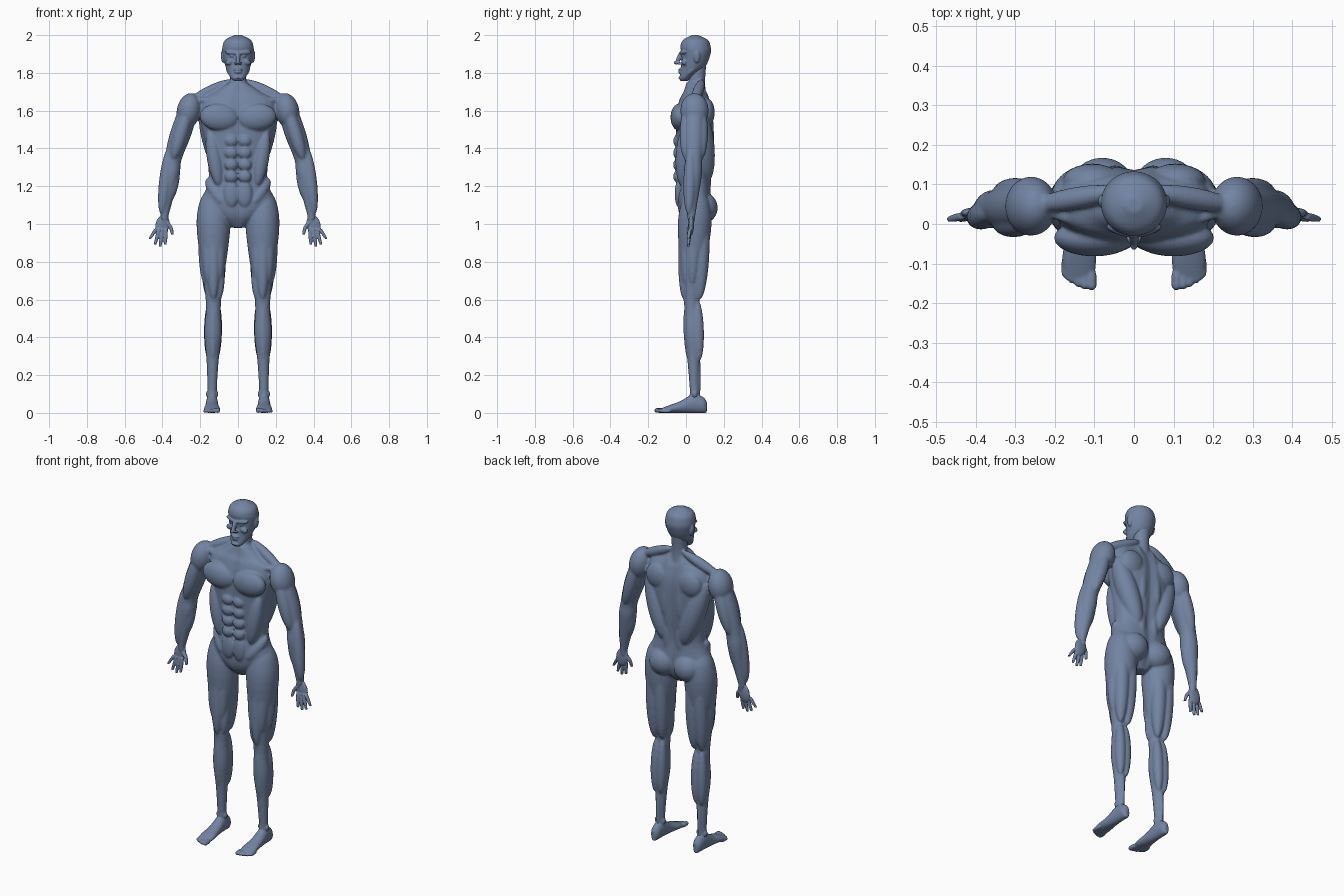
import bpy, bmesh, math
from mathutils import Matrix, Vector

cube = bpy.data.objects.get("Cube")
if cube:
    bpy.data.objects.remove(cube, do_unlink=True)

skin = bpy.data.materials.new("slate_blue")
skin.use_nodes = True
skin.diffuse_color = (.17, .23, .36, 1)
skin.node_tree.nodes["Principled BSDF"].inputs["Base Color"].default_value = skin.diffuse_color

# Directions and joints of the left side
FRONT, OUT, UP = Vector((0, -1, 0)), Vector((1, 0, 0)), Vector((0, 0, 1))
BACK, IN, DOWN = -FRONT, -OUT, -UP
shoulder = Vector((.26, .045, 1.62))
elbow = Vector((.345, .04, 1.34))
wrist = Vector((.388, .028, 1.05))
hip = Vector((.13, .05, 1.1))
knee = Vector((.13, .03, .6))
ankle = Vector((.137, .045, .1))


def smooth_rows(rows, steps=5):
    """Interpolate section rows with a smooth curve through each of them."""
    rows = [Vector(row) for row in rows]
    padded = [rows[0], *rows, rows[-1]]
    result = []
    for before, start, end, after in zip(padded, padded[1:], padded[2:], padded[3:]):
        leave, arrive = (end - before) / 2, (after - start) / 2
        for step in range(steps):
            t = step / steps
            ease = t * t * (3 - 2 * t)
            result.append(start.lerp(end, ease) + leave * t * (1 - t) ** 2 - arrive * t * t * (1 - t))
    return result + [rows[-1]]


def loft(bm, rows, place, sides=40):
    """Closed tube; place() turns a circle point and a section row into a position."""
    rings = []
    for row in smooth_rows(rows):
        angles = [math.tau * k / sides for k in range(sides)]
        rings.append([bm.verts.new(place(math.cos(a), math.sin(a), *row)) for a in angles])
    for lower, upper in zip(rings, rings[1:]):
        for k in range(sides):
            following = (k + 1) % sides
            bm.faces.new((lower[k], lower[following], upper[following], upper[k]))
    bm.faces.new(rings[0])
    bm.faces.new(rings[-1])


def limb(bm, *sections):
    """Round tube through (point, radius) sections."""
    rows = [(*point, radius) for point, radius in sections]
    loft(bm, rows, lambda c, s, x, y, z, r: (x + r * c, y + r * s, z))


def blob(bm, location, size, tilt=0):
    """Ellipsoid mass, tilted sideways by degrees."""
    matrix = (Matrix.Translation(location) @ Matrix.Rotation(math.radians(tilt), 4, "Y")
              @ Matrix.Diagonal((*size, 1)))
    bmesh.ops.create_uvsphere(bm, u_segments=24, v_segments=16, radius=1, matrix=matrix)


def muscle(bm, start, end, girth, lean=Vector()):
    """Spindle from start to end, pushed off the bone by its girth along lean."""
    start, end = Vector(start), Vector(end)
    matrix = (Matrix.Translation((start + end) / 2 + lean * girth)
              @ (end - start).to_track_quat("Z", "Y").to_matrix().to_4x4()
              @ Matrix.Diagonal((girth, girth, (end - start).length / 2, 1)))
    bmesh.ops.create_uvsphere(bm, u_segments=24, v_segments=20, radius=1, matrix=matrix)


def mirror_masses(bm):
    """Repeat everything built so far on the other side."""
    copy = bmesh.ops.duplicate(bm, geom=bm.verts[:] + bm.edges[:] + bm.faces[:])
    verts = [item for item in copy["geom"] if isinstance(item, bmesh.types.BMVert)]
    bmesh.ops.scale(bm, vec=(-1, 1, 1), verts=verts)


def finish(bm, name, voxel, rounds):
    """Fuse the masses into one smooth skin."""
    bmesh.ops.recalc_face_normals(bm, faces=bm.faces)
    mesh = bpy.data.meshes.new(name)
    bm.to_mesh(mesh)
    bm.free()
    mesh.materials.append(skin)
    mesh.shade_smooth()
    part = bpy.data.objects.new(name, mesh)
    bpy.context.collection.objects.link(part)
    fuse = part.modifiers.new("fuse", "REMESH")
    fuse.mode, fuse.voxel_size, fuse.use_smooth_shade = "VOXEL", voxel, True
    soften = part.modifiers.new("soften", "SMOOTH")
    soften.factor, soften.iterations = .5, rounds


def build_arm(bm):
    forearm = elbow.lerp(wrist, .3)
    limb(bm, (shoulder + UP * .05, .03), (shoulder, .05), (shoulder.lerp(elbow, .5), .058),
         (elbow, .046), (forearm, .047), (wrist, .022), (wrist + DOWN * .03, .02))
    blob(bm, shoulder + DOWN * .02, (.064, .075, .094), -12)
    muscle(bm, shoulder, elbow, .038, FRONT)
    muscle(bm, shoulder, elbow, .037, BACK)
    muscle(bm, elbow + UP * .07, wrist, .034, OUT * .5 + FRONT * .4)
    muscle(bm, elbow, wrist + UP * .06, .034, IN * .6)


def build_leg(bm):
    shin, low_thigh = knee.lerp(ankle, .65), hip.lerp(knee, .85)
    limb(bm, (hip + UP * .08, .04), (hip, .078), (hip.lerp(knee, .3), .087), (knee, .041),
         (knee.lerp(ankle, .35), .046), (shin, .032), (ankle, .024), (ankle + DOWN * .05, .028))
    muscle(bm, hip + UP * .04, knee, .04, FRONT)
    for lean in (OUT, OUT * .6 + FRONT * .8, IN * .6 + FRONT * .8):
        muscle(bm, hip, low_thigh, .04, lean)
    muscle(bm, hip.lerp(knee, .5), knee, .03, IN + FRONT * .6)
    for across in (OUT * .6, IN * .6):
        muscle(bm, hip, knee, .042, BACK + across)
        muscle(bm, knee, shin, .03, BACK + across)
    muscle(bm, knee, shin, .024, FRONT)
    muscle(bm, shin + UP * .1, ankle + DOWN * .04, .012, BACK * 2)
    blob(bm, knee + FRONT * .025, (.024, .018, .03))
    for across in (OUT, IN):
        blob(bm, ankle + across * .024, (.01, .015, .016))


def build_trunk_muscles(bm):
    # Chest, collar and stomach
    blob(bm, (.1, -.035, 1.565), (.103, .047, .072), -6)
    muscle(bm, (.02, -.03, 1.65), shoulder + UP * .04, .016)
    for row in range(4):
        blob(bm, (.036, -.044, 1.44 - .063 * row), (.035, .024, .032))
    blob(bm, (.035, -.04, 1.16), (.04, .02, .07))
    muscle(bm, (.15, -.01, 1.5), (.1, -.02, 1.2), .04)
    muscle(bm, (.165, .04, 1.24), (.075, -.03, 1.1), .035)
    # Back and seat
    muscle(bm, (.185, .07, 1.62), (.06, .11, 1.22), .06)
    blob(bm, (.105, .11, 1.59), (.075, .042, .075), 20)
    muscle(bm, (.045, .09, 1.72), (.05, .125, 1.36), .037)
    muscle(bm, (.035, .085, 1.76), shoulder + UP * .03, .028)
    muscle(bm, (.04, .1, 1.42), (.045, .1, 1.1), .034)
    blob(bm, (.08, .09, 1.085), (.083, .078, .082), 20)


def trunk_point(c, s, z, half, depth):
    x = half * math.copysign(abs(c) ** .85, c)
    groove = .1 * math.exp(-(x / .02) ** 2)
    return x, .045 + depth * (1 - groove) * math.copysign(abs(s) ** .85, s), z


# Body: paired muscles, then trunk and neck
body = bmesh.new()
build_arm(body)
build_leg(body)
build_trunk_muscles(body)
mirror_masses(body)
loft(body, [(.98, .03, .04), (1.04, .11, .08), (1.12, .185, .09), (1.24, .155, .083), (1.4, .17, .097),
            (1.57, .2, .1), (1.66, .185, .08), (1.7, .12, .06), (1.75, .045, .045)], trunk_point)
limb(body, (Vector((0, .055, 1.65)), .055), (Vector((0, .058, 1.75)), .043), (Vector((0, .062, 1.85)), .046))
finish(body, "body", .006, 5)

# Head: paired brow, cheek, eye, nostril, jaw and ear
head = bmesh.new()
muscle(head, (0, -.03, 1.905), (.07, -.005, 1.91), .011)
blob(head, (.044, -.009, 1.858), (.024, .015, .016), 20)
blob(head, (.03, -.017, 1.888), (.013, .008, .006))
blob(head, (.012, -.035, 1.85), (.008, .011, .007))
muscle(head, (.02, -.025, 1.77), (.06, .05, 1.83), .014)
blob(head, (.08, .058, 1.885), (.011, .017, .033), 6)
mirror_masses(head)
# Skull, nose, lips and chin
loft(head, [(1.757, .02, -.03, .01), (1.775, .04, -.034, .03), (1.83, .065, -.026, .1), (1.9, .082, -.024, .13),
            (1.94, .082, -.03, .13), (1.975, .067, -.015, .115), (2, .02, .03, .065)],
     lambda c, s, z, half, front, back: (half * c, (front + back + s * (back - front)) / 2, z))
muscle(head, (0, -.02, 1.92), (0, -.053, 1.843), .012)
blob(head, (0, -.05, 1.855), (.011, .016, .009))
for height, width in ((1.818, .024), (1.804, .02), (1.773, .024)):
    blob(head, (0, -.029, height), (width, .012, .007))
finish(head, "head", .004, 3)

for side, label in ((1, "left"), (-1, "right")):
    # Hand with fanned fingers and a thumb
    hand = bmesh.new()
    limb(hand, (wrist + UP * .02, .02), (wrist, .021), (wrist + DOWN * .04, .016))
    blob(hand, wrist + DOWN * .055 + OUT * .012, (.037, .014, .055), -14)
    for finger in range(4):
        knuckle = Vector((.38 + .018 * finger, .02, .975))
        tip = Vector((.386 + .027 * finger, .012, .88 + .01 * (finger - 1) ** 2))
        limb(hand, (knuckle, .009), (knuckle.lerp(tip, .5), .01), (tip, .007))
    limb(hand, (wrist + DOWN * .03, .014), (Vector((.358, .02, .985)), .011), (Vector((.347, .012, .945)), .007))
    bmesh.ops.scale(hand, vec=(side, 1, 1), verts=hand.verts)
    finish(hand, label + "_hand", .0035, 2)

    # Foot resting on its sole, with five toes
    foot = bmesh.new()
    loft(foot, [(.11, .012, .03), (.09, .026, .042), (.04, .031, .05), (-.03, .036, .031),
                (-.09, .043, .02), (-.14, .036, .01)],
         lambda c, s, y, half, height: (.138 + half * c, y, height * (1 + s)))
    limb(foot, (ankle + UP * .04, .024), (ankle, .025), (ankle + DOWN * .06, .03))
    for toe in range(5):
        radius = .013 - .001 * toe
        tip = Vector((.107 + .017 * toe, .002 * toe ** 2 - .168, radius))
        blob(foot, tip + BACK * .03, (radius, .03, radius))
        blob(foot, tip + BACK * .015, (radius, .015, radius))
    bmesh.ops.scale(foot, vec=(side, 1, 1), verts=foot.verts)
    finish(foot, label + "_foot", .0045, 2)
